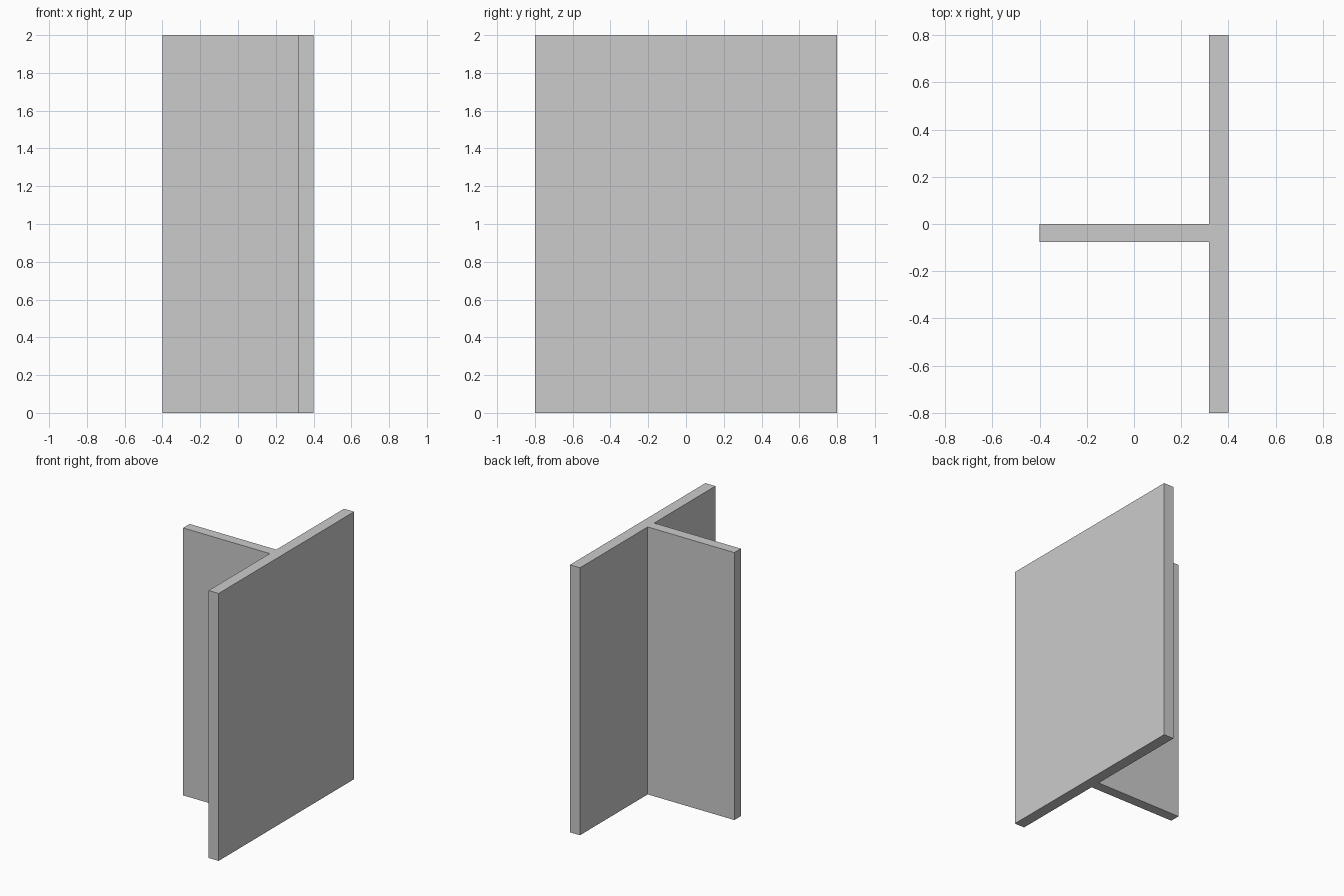
import bpy, bmesh

if "Cube" in bpy.data.objects:
    bpy.data.objects.remove(bpy.data.objects["Cube"])

# T-shaped cross-section: wide flange on the right, thin web to the left
FLANGE_IN, WEB_FRONT, WEB_BACK = 0.317, -0.077, 0.0
profile = [
    (0.4, -0.8), (0.4, 0.8), (FLANGE_IN, 0.8), (FLANGE_IN, WEB_BACK),
    (-0.4, WEB_BACK), (-0.4, WEB_FRONT), (FLANGE_IN, WEB_FRONT), (FLANGE_IN, -0.8),
]
HEIGHT = 2.0

# Extrude the section straight up
bm = bmesh.new()
base = bm.faces.new([bm.verts.new((x, y, 0)) for x, y in profile])
top = bmesh.ops.extrude_face_region(bm, geom=[base], use_keep_orig=True)
verts = [g for g in top["geom"] if isinstance(g, bmesh.types.BMVert)]
bmesh.ops.translate(bm, verts=verts, vec=(0, 0, HEIGHT))
bmesh.ops.recalc_face_normals(bm, faces=bm.faces[:])

mesh = bpy.data.meshes.new("t_wall")
bm.to_mesh(mesh)
bm.free()
bpy.context.collection.objects.link(bpy.data.objects.new("t_wall", mesh))
